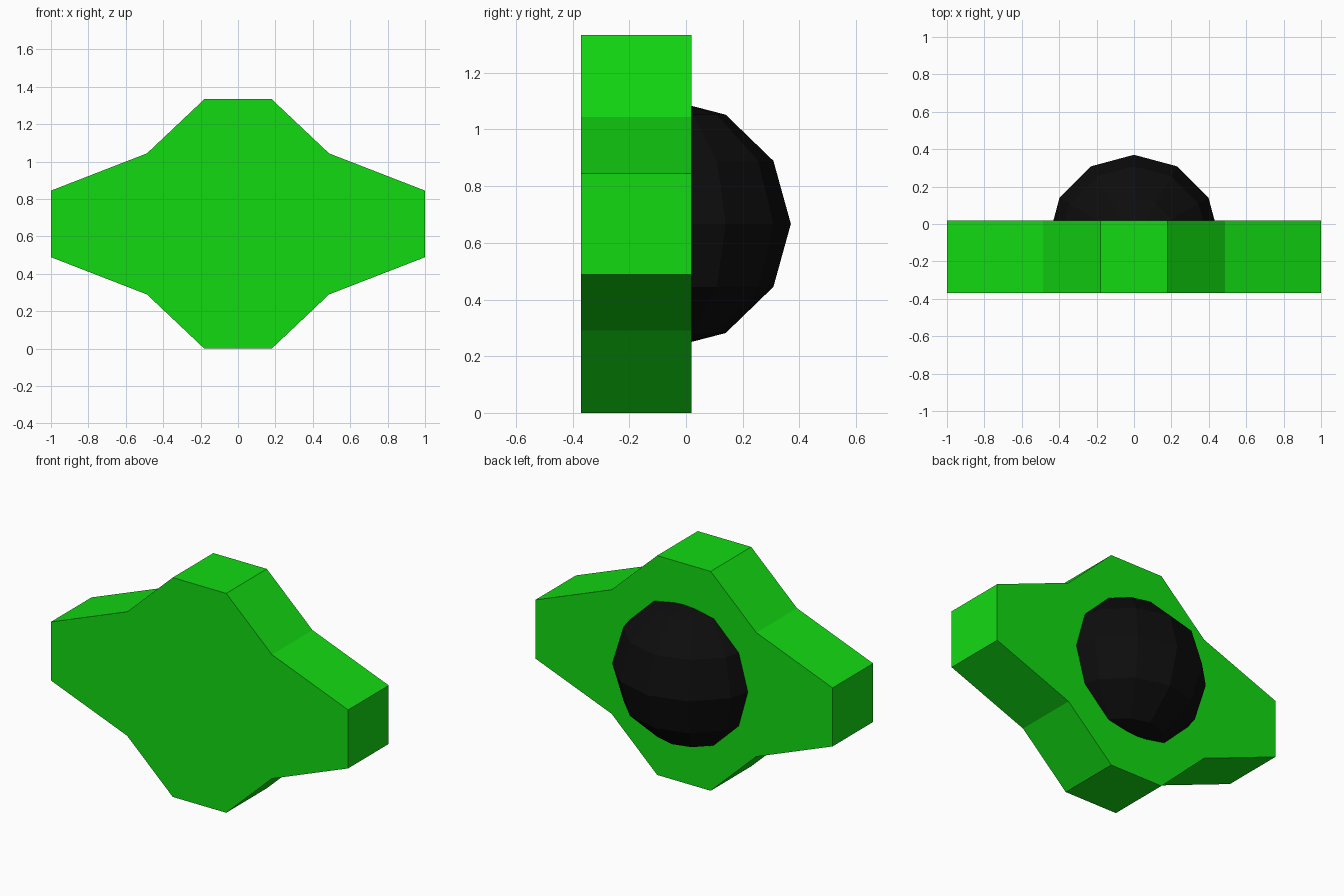
import bpy, bmesh
from mathutils import Matrix

if "Cube" in bpy.data.objects:
    bpy.data.objects.remove(bpy.data.objects["Cube"])

MID_Z = 0.667  # height of the centre line


def material(name, rgb):
    m = bpy.data.materials.new(name)
    m.diffuse_color = (*rgb, 1)
    m.use_nodes = True
    m.node_tree.nodes["Principled BSDF"].inputs["Base Color"].default_value = m.diffuse_color
    return m


def add_object(name, bm, mat):
    bmesh.ops.recalc_face_normals(bm, faces=bm.faces)
    mesh = bpy.data.meshes.new(name)
    bm.to_mesh(mesh)
    bm.free()
    mesh.materials.append(mat)
    obj = bpy.data.objects.new(name, mesh)
    bpy.context.collection.objects.link(obj)
    return obj


green = material("bright green", (0.006, 0.7, 0.006))
black = material("black", (0.004, 0.004, 0.004))

# Body: one quarter of the cross-like outline, mirrored round and extruded back
quarter = [(1.0, 0.178), (0.487, 0.377), (0.18, 0.667)]
half = quarter + [(-x, z) for x, z in reversed(quarter)]
outline = half + [(-x, -z) for x, z in half]
bm = bmesh.new()
front = bm.faces.new([bm.verts.new((x, -0.37, MID_Z + z)) for x, z in outline])
ext = bmesh.ops.extrude_face_region(bm, geom=[front], use_keep_orig=True)
moved = [v for v in ext["geom"] if isinstance(v, bmesh.types.BMVert)]
bmesh.ops.translate(bm, verts=moved, vec=(0, 0.39, 0))
add_object("body", bm, green)

# Dome: low-poly sphere with poles up and down, front half cut off inside the body
bm = bmesh.new()
bmesh.ops.create_uvsphere(bm, u_segments=12, v_segments=6, radius=0.46,
                          matrix=Matrix.Translation((0, -0.09, MID_Z))
                          @ Matrix.Diagonal((1, 1, 0.967, 1)))
cut = bmesh.ops.bisect_plane(bm, geom=bm.verts[:] + bm.edges[:] + bm.faces[:],
                             plane_co=(0, -0.05, 0), plane_no=(0, 1, 0),
                             clear_inner=True)
rim = [e for e in cut["geom_cut"] if isinstance(e, bmesh.types.BMEdge)]
bmesh.ops.holes_fill(bm, edges=rim, sides=0)
add_object("dome", bm, black)
